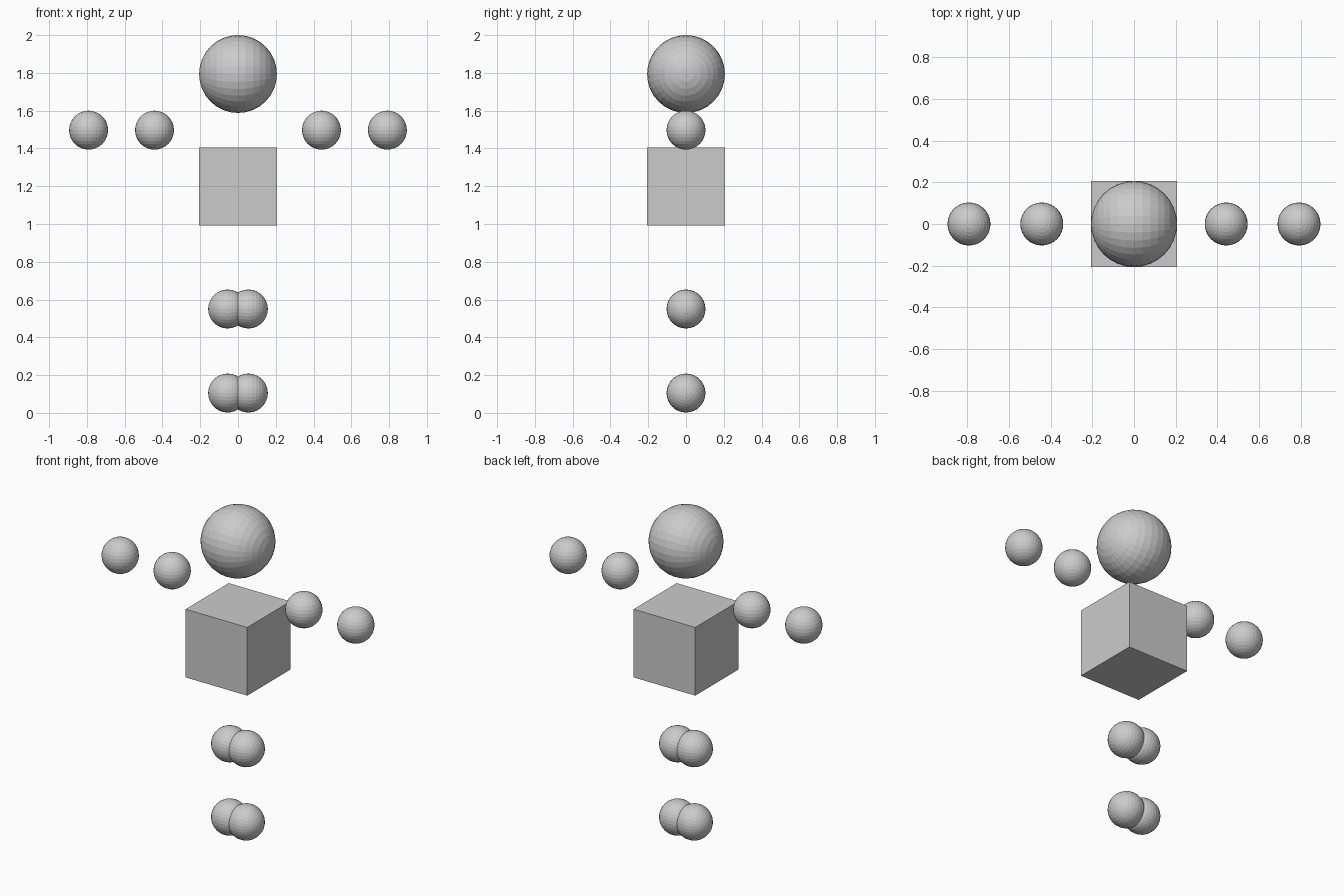
import bpy
import math

if "Cube" in bpy.data.objects:
    bpy.data.objects.remove(bpy.data.objects["Cube"])

# One plain grey for every part
grey = bpy.data.materials.new("plain grey")
grey.diffuse_color = (0.6, 0.6, 0.6, 1)
grey.use_nodes = True
grey.node_tree.nodes["Principled BSDF"].inputs["Base Color"].default_value = grey.diffuse_color


def finish(name):
    ob = bpy.context.object
    ob.name = name
    ob.data.materials.append(grey)


def ball(name, x, z, radius, pole_along_x):
    tilt = (0, math.pi / 2, 0) if pole_along_x else (0, 0, 0)
    bpy.ops.mesh.primitive_uv_sphere_add(segments=32, ring_count=16, radius=radius,
                                         location=(x, 0, z), rotation=tilt)
    finish(name)


# Torso block
bpy.ops.mesh.primitive_cube_add(size=0.414, location=(0, 0, 1.198))
finish("torso")

# Head
ball("head", 0, 1.794, 0.206, True)

# Arm and leg joints, mirrored left and right
for side, s in (("left", -1), ("right", 1)):
    ball(side + "_elbow", s * 0.442, 1.497, 0.103, False)
    ball(side + "_hand", s * 0.791, 1.497, 0.103, False)
    ball(side + "_knee", s * 0.055, 0.55, 0.103, True)
    ball(side + "_foot", s * 0.055, 0.105, 0.103, True)
